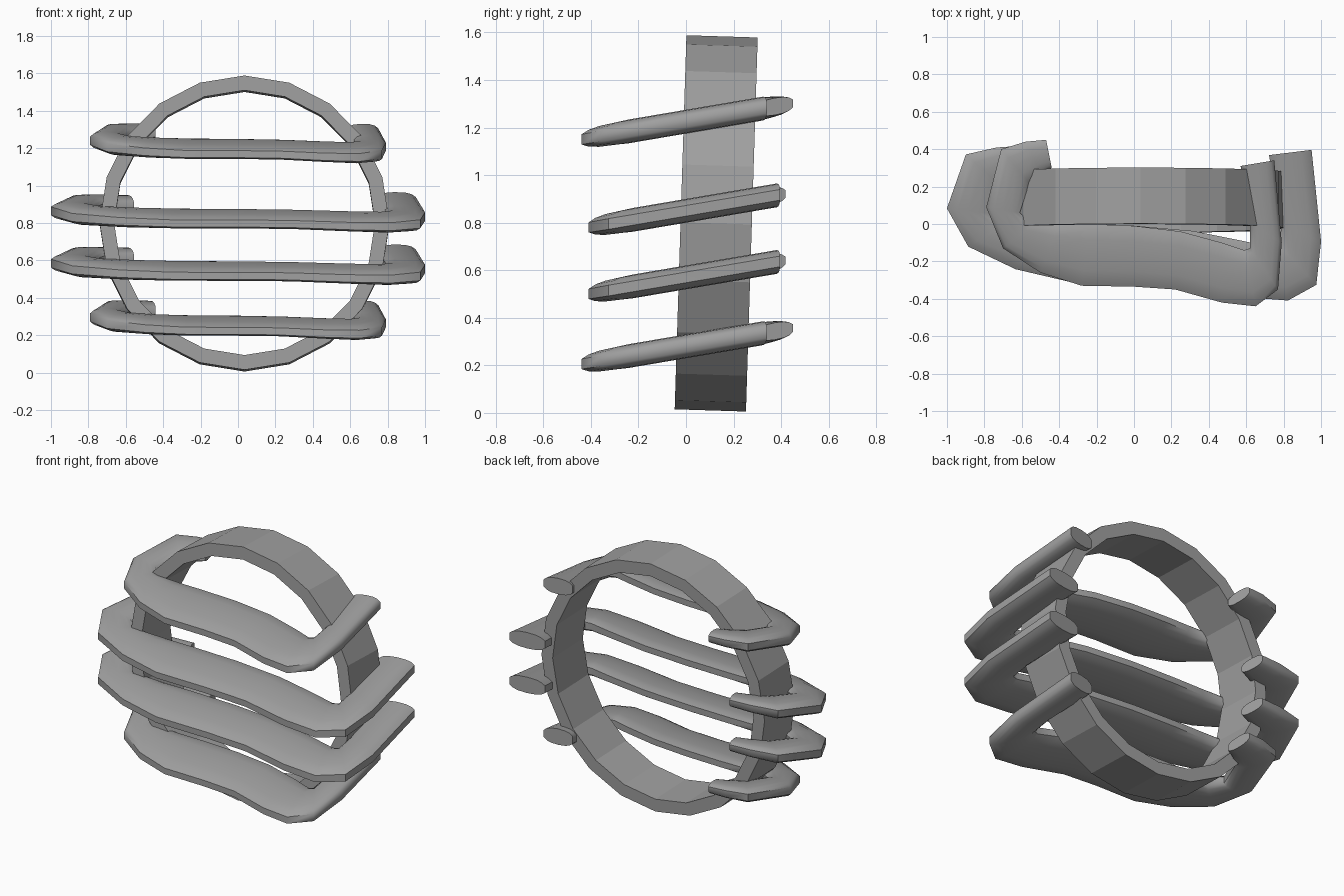
import bpy, bmesh, math

cube = bpy.data.objects.get("Cube")
if cube:
    bpy.data.objects.remove(cube, do_unlink=True)

metal = bpy.data.materials.new("grey_metal")
metal.use_nodes = True
GREY = (0.35, 0.35, 0.35, 1)
metal.diffuse_color = GREY
metal.node_tree.nodes["Principled BSDF"].inputs["Base Color"].default_value = GREY


def loft(name, sections, closed):
    """Skin a row of matching closed cross-sections."""
    bm = bmesh.new()
    rows = [[bm.verts.new(p) for p in sec] for sec in sections]
    n = len(rows[0])
    pairs = list(zip(rows, rows[1:]))
    if closed:
        pairs.append((rows[-1], rows[0]))
    else:
        bm.faces.new(rows[0])
        bm.faces.new(rows[-1])
    for a, b in pairs:
        for i in range(n):
            j = (i + 1) % n
            bm.faces.new((a[i], a[j], b[j], b[i]))
    bmesh.ops.recalc_face_normals(bm, faces=bm.faces)
    mesh = bpy.data.meshes.new(name)
    bm.to_mesh(mesh)
    bm.free()
    mesh.materials.append(metal)
    obj = bpy.data.objects.new(name, mesh)
    bpy.context.collection.objects.link(obj)
    return obj


# Finger ring: faceted hoop, leaning back slightly
SIDES = 20
ring_sections = []
for k in range(SIDES):
    a = 2 * math.pi * k / SIDES
    s, c = math.sin(a), math.cos(a)
    ring_sections.append([(0.775 * f * s, y, 0.787 * f * c)
                          for f, y in ((1, -0.15), (1, 0.15), (0.9, 0.15), (0.9, -0.15))])
ring = loft("ring_hoop", ring_sections, True)
ring.location = (0.035, 0.127, 0.797)
ring.rotation_euler = (math.radians(-1.8), 0, 0)

# Band outline: outer x, y, inner x, y, half thickness
OUTLINE = [
    (-0.47, 0.45, -0.44, 0.30, 0.036),
    (-0.58, 0.44, -0.50, 0.27, 0.042),
    (-0.71, 0.40, -0.56, 0.22, 0.048),
    (-0.79, 0.09, -0.61, 0.06, 0.050),
    (-0.70, -0.13, -0.54, 0.00, 0.048),
    (-0.50, -0.26, -0.40, 0.00, 0.045),
    (-0.28, -0.33, -0.24, 0.00, 0.042),
    (0.00, -0.335, 0.00, -0.01, 0.042),
    (0.22, -0.35, 0.25, -0.04, 0.042),
    (0.47, -0.42, 0.47, -0.10, 0.044),
    (0.65, -0.44, 0.59, -0.14, 0.047),
    (0.77, -0.35, 0.62, -0.13, 0.050),
    (0.79, -0.10, 0.62, 0.00, 0.050),
    (0.75, 0.34, 0.57, 0.31, 0.050),
]
# Upper half of the lens-shaped cross-section: position across, height
LENS = [(0, 0.45), (0.1, 0.75), (0.25, 0.93), (0.5, 1),
        (0.75, 0.93), (0.9, 0.75), (1, 0.45)]
PROFILE = LENS + [(t, -h) for t, h in reversed(LENS)]
SLOPE = 0.17


def band(name, height, sx, sy, extend):
    sections = []
    for i, (ox, oy, ix, iy, half) in enumerate(OUTLINE):
        lift = extend if i == len(OUTLINE) - 1 else 0
        sec = []
        for t, h in PROFILE:
            x = (ox + (ix - ox) * t) * sx
            y = (oy + (iy - oy) * t) * sy + lift
            sec.append((x, y, height + SLOPE * y + h * half))
        sections.append(sec)
    obj = loft(name, sections, False)
    bpy.ops.object.select_all(action='DESELECT')
    obj.select_set(True)
    bpy.context.view_layer.objects.active = obj
    bpy.ops.object.shade_smooth_by_angle(angle=math.radians(50))


# Four open bands: narrow outside, wide in the middle
for name, height, wide in (("top_band", 1.225, False), ("upper_middle_band", 0.85, True),
                           ("lower_middle_band", 0.57, True), ("bottom_band", 0.28, False)):
    if wide:
        band(name, height, 1.266, 0.93, 0.08)
    else:
        band(name, height, 1, 1, 0)
